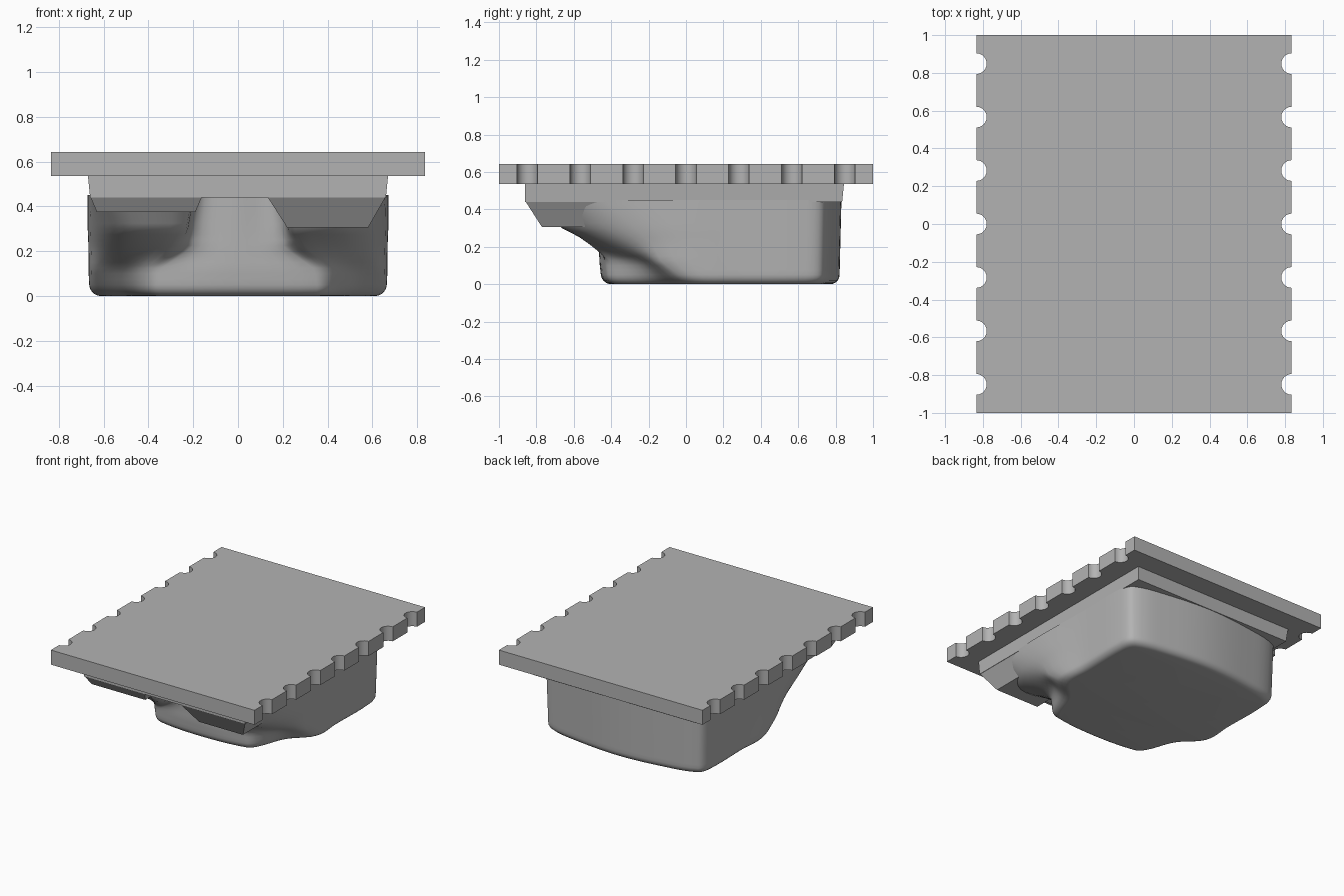
import bpy, bmesh, math
from mathutils import Vector

cube = bpy.data.objects.get("Cube")
if cube:
    bpy.data.objects.remove(cube)

grey = bpy.data.materials.new("plain grey")
grey.use_nodes = True
colour = (0.45, 0.45, 0.45, 1)
grey.diffuse_color = colour
grey.node_tree.nodes["Principled BSDF"].inputs["Base Color"].default_value = colour


def loft(name, rings, smooth=False):
    """Skin a stack of equal-length rings and cap both ends."""
    bm = bmesh.new()
    layers = [[bm.verts.new(p) for p in ring] for ring in rings]
    count = len(rings[0])
    for low, high in zip(layers, layers[1:]):
        for i in range(count):
            j = (i + 1) % count
            bm.faces.new((low[i], low[j], high[j], high[i]))
    bm.faces.new(layers[0][::-1])
    bm.faces.new(layers[-1])
    bmesh.ops.recalc_face_normals(bm, faces=bm.faces)
    mesh = bpy.data.meshes.new(name)
    bm.to_mesh(mesh)
    bm.free()
    mesh.materials.append(grey)
    obj = bpy.data.objects.new(name, mesh)
    bpy.context.collection.objects.link(obj)
    if smooth:
        bpy.ops.object.select_all(action="DESELECT")
        obj.select_set(True)
        bpy.context.view_layer.objects.active = obj
        bpy.ops.object.shade_smooth_by_angle(angle=math.radians(40))
    return obj


def rectangle(x0, x1, y0, y1, z):
    return [(x0, y0, z), (x1, y0, z), (x1, y1, z), (x0, y1, z)]


# Top plate, with seven round notches along each long edge
half_width, half_length, radius = 0.835, 1.0, 0.055
edge = [(half_width, -half_length)]
for k in range(-3, 4):
    for step in range(13):
        a = math.pi * step / 12
        edge.append((half_width - radius * math.sin(a),
                     k * 0.283 - radius * math.cos(a)))
edge.append((half_width, half_length))
outline = edge + [(-x, -y) for x, y in edge]
loft("top_plate", [[(x, y, z) for x, y in outline] for z in (0.535, 0.643)], True)

# Square rim under the plate
loft("rim", [rectangle(-0.66, 0.66, -0.86, 0.835, 0.44),
             rectangle(-0.67, 0.67, -0.86, 0.845, 0.54)])

# Tapered front lugs, the left one deeper
loft("front_lug_left", [rectangle(0.22, 0.58, -0.77, -0.45, 0.305),
                        rectangle(0.13, 0.66, -0.86, -0.40, 0.445)])
loft("front_lug_right", [rectangle(-0.63, -0.19, -0.815, -0.45, 0.375),
                         rectangle(-0.66, -0.16, -0.86, -0.40, 0.445)])

# Tub: front half-outlines at rising heights, from the centre to the side
fronts = [
    (0.00, [(0, -0.45), (0.36, -0.42), (0.42, -0.36), (0.50, -0.15), (0.65, 0.03)]),
    (0.12, [(0, -0.46), (0.34, -0.43), (0.41, -0.39), (0.52, -0.24), (0.65, -0.13)]),
    (0.22, [(0, -0.46), (0.20, -0.46), (0.30, -0.52), (0.52, -0.44), (0.65, -0.18)]),
    (0.30, [(0, -0.46), (0.19, -0.47), (0.25, -0.62), (0.50, -0.62), (0.65, -0.27)]),
    (0.46, [(0, -0.46), (0.17, -0.47), (0.22, -0.70), (0.56, -0.72), (0.65, -0.43)]),
]
back = [(0.65, 0.25), (0.65, 0.64), (0.61, 0.73), (0.35, 0.79), (0, 0.82)]


def front_at(z):
    for (z0, a), (z1, b) in zip(fronts, fronts[1:]):
        if z <= z1:
            t = (z - z0) / (z1 - z0)
            return [Vector(p).lerp(Vector(q), t) for p, q in zip(a, b)]


def rounded(points, steps=5):
    """Closed smooth curve through the points, with chord-limited tangents."""
    result, n = [], len(points)
    for i in range(n):
        p0, p1, p2, p3 = (points[(i + k) % n] for k in (-1, 0, 1, 2))
        chord = (p2 - p1).length
        m1 = (p2 - p0).normalized() * chord
        m2 = (p3 - p1).normalized() * chord
        for s in range(steps):
            t = s / steps
            u = 1 - t
            result.append(p1 * (u * u * (1 + 2 * t)) + m1 * (t * u * u)
                          + p2 * (t * t * (3 - 2 * t)) - m2 * (t * t * u))
    return result


def tub_ring(z, inset):
    half = front_at(z) + [Vector(p) for p in back]
    mirrored = [Vector((-p.x, p.y)) for p in half[-2:0:-1]]
    grow = 1 + 0.04 * z - inset
    return [(p.x * grow, 0.2 + (p.y - 0.2) * grow, z)
            for p in rounded(half + mirrored)]


# Rounded bottom edge, then steadily widening walls
foot = 0.05
rings = [tub_ring(foot * (1 - math.cos(a)), 0.075 * (1 - math.sin(a)))
         for a in (math.pi / 2 * k / 5 for k in range(6))]
rings += [tub_ring(foot + 0.4 * k / 16, 0) for k in range(1, 17)]
loft("tub", rings, True)
